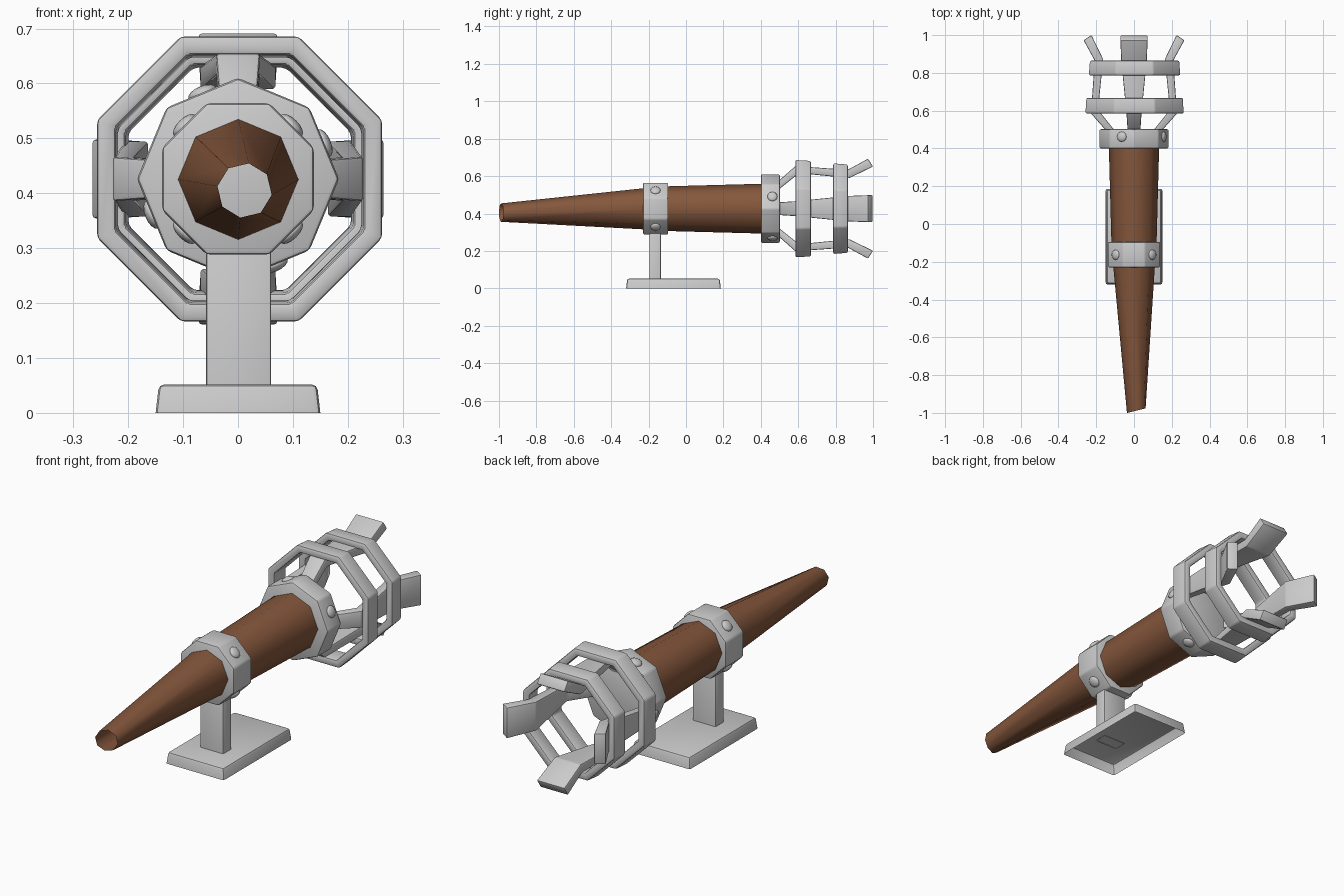
import bpy, bmesh, math
from mathutils import Vector, Matrix

if "Cube" in bpy.data.objects:
    bpy.data.objects.remove(bpy.data.objects["Cube"])

AXIS_Z = 0.426          # height of the torch axis
brown = bpy.data.materials.new("wood")
brown.diffuse_color = (0.235, 0.095, 0.045, 1)
brown.use_nodes = True
brown.node_tree.nodes["Principled BSDF"].inputs["Base Color"].default_value = brown.diffuse_color


def finish(bm, name, bevel=0.0, sharp=30, mat=None, open_mesh=False):
    if not open_mesh:
        bmesh.ops.recalc_face_normals(bm, faces=bm.faces[:])
    if bevel:
        edges = [e for e in bm.edges if e.is_manifold and e.calc_face_angle() > math.radians(25)]
        bmesh.ops.bevel(bm, geom=edges, offset=bevel, segments=2, profile=0.5, affect='EDGES')
    me = bpy.data.meshes.new(name)
    bm.to_mesh(me)
    bm.free()
    for p in me.polygons:
        p.use_smooth = True
    me.set_sharp_from_angle(angle=math.radians(sharp))
    if mat:
        me.materials.append(mat)
    ob = bpy.data.objects.new(name, me)
    bpy.context.collection.objects.link(ob)
    return ob


def loop8(bm, y, r, phase, cx=0.0, cz=AXIS_Z, skew=0.0):
    """Eight vertices around the torch axis; r is the corner radius."""
    vs = []
    for i in range(8):
        a = phase + i * math.pi / 4
        x, z = r * math.cos(a), r * math.sin(a)
        vs.append(bm.verts.new((cx + x, y + skew * x, cz + z)))
    return vs


def bridge(bm, a, b):
    n = len(a)
    for i in range(n):
        j = (i + 1) % n
        bm.faces.new((a[i], a[j], b[j], b[i]))


# tapered shaft, open at the slightly twisted tip
bm = bmesh.new()
loops = [loop8(bm, -0.988, 0.05, math.radians(-9), 0.012, 0.405, 0.25),
         loop8(bm, -0.20, 0.112, 0), loop8(bm, -0.12, 0.119, 0), loop8(bm, 0.44, 0.134, 0)]
for a, b in zip(loops, loops[1:]):
    bridge(bm, a, b)
finish(bm, "shaft", sharp=60, mat=brown, open_mesh=True)


# solid octagonal collars
def collar(name, y0, y1, r, phase):
    bm = bmesh.new()
    a, b = loop8(bm, y0, r, phase), loop8(bm, y1, r, phase)
    bridge(bm, a, b)
    bm.faces.new(a)
    bm.faces.new(b)
    finish(bm, name, 0.008)


FLAT = math.pi / 8
COS = math.cos(FLAT)
collar("front_collar", -0.23, -0.095, 0.138 / COS, FLAT)
collar("rear_collar", 0.40, 0.502, 0.184, 0)


# domed rivets on every second collar face
def rivets(name, y, r, start):
    bm = bmesh.new()
    for k in range(4):
        a = start + k * math.pi / 2
        d = Vector((math.cos(a), 0, math.sin(a)))
        m = (Matrix.Translation(Vector((0, y, AXIS_Z)) + d * r)
             @ d.to_track_quat('Z', 'Y').to_matrix().to_4x4()
             @ Matrix.Diagonal((1, 1, 0.45, 1)))
        bmesh.ops.create_uvsphere(bm, u_segments=12, v_segments=8, radius=0.027, matrix=m)
    finish(bm, name, sharp=60)


rivets("front_rivets", -0.163, 0.138, math.pi / 4)
rivets("rear_rivets", 0.462, 0.170, FLAT)


# octagonal cage rings
def ring(name, y0, y1, a0, a1, t):
    bm = bmesh.new()
    ls = [loop8(bm, y, a / COS, FLAT, 0.003)
          for y, a in ((y0, a0), (y1, a1), (y1, a1 - t), (y0, a0 - t))]
    for i in range(4):
        bridge(bm, ls[i], ls[(i + 1) % 4])
    finish(bm, name, 0.008)


ring("cage_ring_large", 0.585, 0.668, 0.260, 0.255, 0.034)
ring("cage_ring_small", 0.787, 0.865, 0.242, 0.236, 0.034)

# four bent prongs: (y outer, r outer, y inner, r inner, half width)
SECTIONS = [(0.48, 0.135, 0.49, 0.098, 0.033), (0.585, 0.228, 0.605, 0.190, 0.040),
            (0.865, 0.208, 0.872, 0.163, 0.068), (0.973, 0.267, 1.0, 0.225, 0.072)]
for k, side in enumerate(("right", "top", "left", "bottom")):
    bm = bmesh.new()
    rot = Matrix.Rotation(-k * math.pi / 2, 3, 'Y')
    ls = []
    for yo, ro, yi, ri, w in SECTIONS:
        pts = ((ro, yo, -w), (ro, yo, w), (ri, yi, w), (ri, yi, -w))
        ls.append([bm.verts.new(rot @ Vector(p) + Vector((0, 0, AXIS_Z))) for p in pts])
    for a, b in zip(ls, ls[1:]):
        bridge(bm, a, b)
    bm.faces.new(ls[0])
    bm.faces.new(ls[-1])
    finish(bm, side + "_prong", 0.006)


# stand: boxes given by bounds, with optional top inset and open bottom
def box(name, x, y, z, inset, bevel):
    bm = bmesh.new()
    ls = []
    for h, s in ((z[0], 0), (z[1], inset)):
        ls.append([bm.verts.new(p) for p in ((x[0] + s, y[0] + s, h), (x[1] - s, y[0] + s, h),
                                             (x[1] - s, y[1] - s, h), (x[0] + s, y[1] - s, h))])
    bridge(bm, *ls)
    bm.faces.new(ls[1])
    finish(bm, name, bevel)


box("stand_base", (-0.15, 0.15), (-0.32, 0.186), (0, 0.052), 0.006, 0.010)
box("stand_post", (-0.058, 0.060), (-0.195, -0.135), (0.05, 0.31), 0, 0.004)
